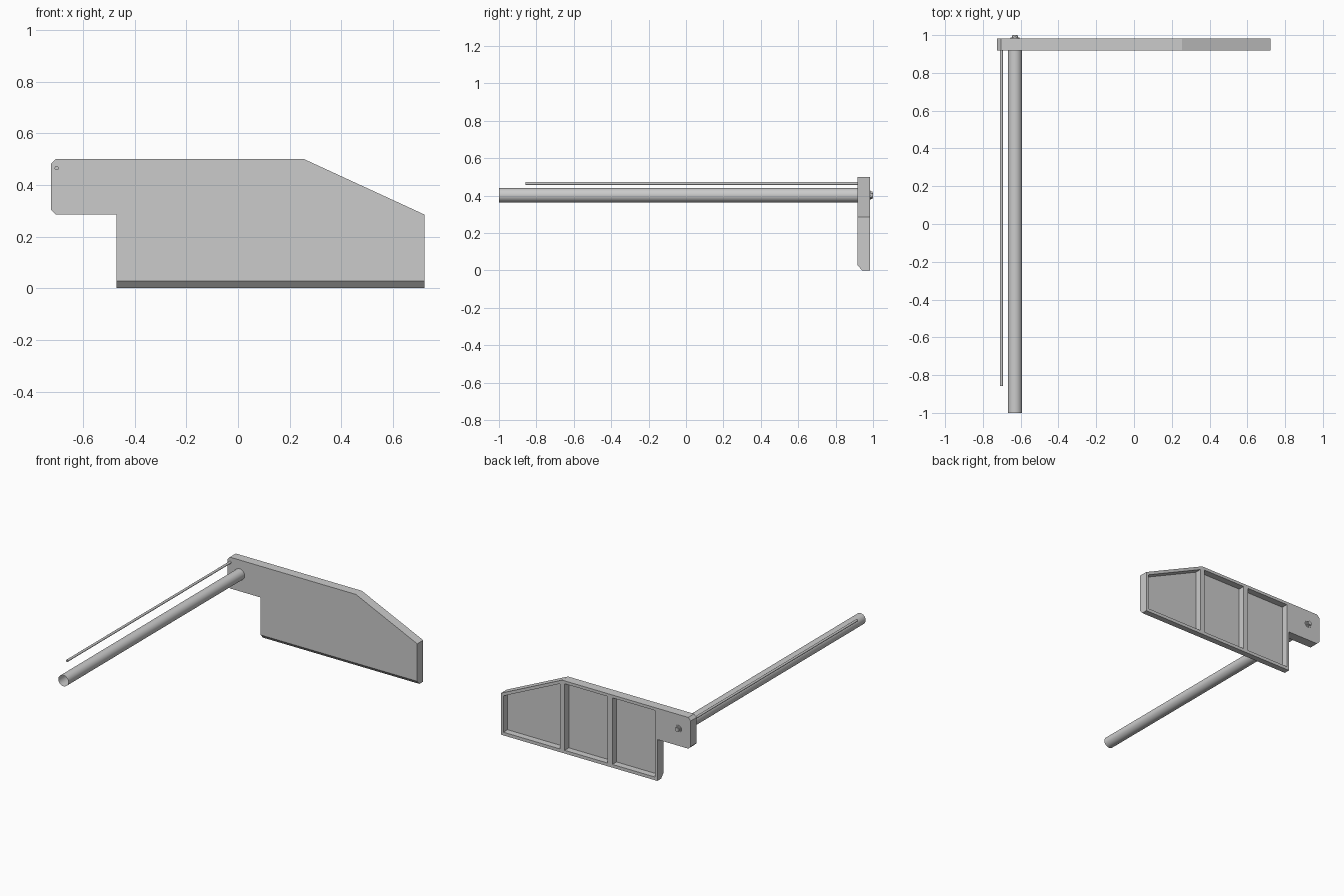
import bpy, bmesh, math
from mathutils import Matrix, Vector

if "Cube" in bpy.data.objects:
    bpy.data.objects.remove(bpy.data.objects["Cube"])


def finish(name, bm):
    bmesh.ops.recalc_face_normals(bm, faces=bm.faces)
    me = bpy.data.meshes.new(name)
    bm.to_mesh(me)
    bm.free()
    ob = bpy.data.objects.new(name, me)
    bpy.context.collection.objects.link(ob)
    return ob


def prism(bm, outline, y0, y1):
    face = bm.faces.new([bm.verts.new((x, y0, z)) for x, z in outline])
    out = bmesh.ops.extrude_face_region(bm, geom=[face], use_keep_orig=True)
    verts = [v for v in out["geom"] if isinstance(v, bmesh.types.BMVert)]
    bmesh.ops.translate(bm, verts=verts, vec=(0, y1 - y0, 0))


def rod(name, x, z, r, y0, y1, sides, caps=True, smooth=True):
    bm = bmesh.new()
    m = Matrix.Translation((x, (y0 + y1) / 2, z)) @ Matrix.Rotation(math.pi / 2, 4, 'X')
    bmesh.ops.create_cone(bm, cap_ends=caps, segments=sides, radius1=r, radius2=r,
                          depth=y1 - y0, matrix=m)
    ob = finish(name, bm)
    if smooth:
        bpy.ops.object.select_all(action='DESELECT')
        ob.select_set(True)
        bpy.context.view_layer.objects.active = ob
        bpy.ops.object.shade_smooth_by_angle(angle=math.radians(40))
    return ob


FRONT, BACK = 0.918, 0.983

# End plate with a chamfered lower front edge
bm = bmesh.new()
prism(bm, [(-0.47, 0), (0.722, 0), (0.722, 0.285), (0.255, 0.5), (-0.705, 0.5),
           (-0.724, 0.481), (-0.724, 0.304), (-0.705, 0.285), (-0.47, 0.285)], FRONT, BACK)
cut = bmesh.ops.bisect_plane(bm, geom=bm.verts[:] + bm.edges[:] + bm.faces[:],
                             plane_co=(0, FRONT, 0.027),
                             plane_no=Vector((0, -0.027, -0.024)), clear_outer=True)
bmesh.ops.edgenet_fill(bm, edges=[e for e in cut["geom_cut"]
                                  if isinstance(e, bmesh.types.BMEdge)])
plate = finish("end_plate", bm)

# Three recesses in the back, leaving ribs between them
bm = bmesh.new()
for x0, x1, z0, z1 in ((-0.453, -0.128, 0.48, 0.48), (-0.092, 0.235, 0.48, 0.48),
                       (0.27, 0.702, 0.471, 0.272)):
    prism(bm, [(x0, 0.022), (x1, 0.022), (x1, z1), (x0, z0)], BACK - 0.045, BACK + 0.05)
cutter = finish("recess_cutter", bm)
cutter.hide_render = True
cutter.hide_set(True)
mod = plate.modifiers.new("recesses", 'BOOLEAN')
mod.operation = 'DIFFERENCE'
mod.solver = 'EXACT'
mod.object = cutter
bpy.context.view_layer.objects.active = plate
bpy.ops.object.modifier_apply(modifier=mod.name)
bpy.data.objects.remove(cutter)

# Open main tube and thin guide rod
TX, TZ = -0.63, 0.402
rod("main_tube", TX, TZ, 0.038, -1.0, FRONT, 32, caps=False)
rod("guide_rod", -0.702, 0.465, 0.008, -0.857, FRONT, 16)

# Fastener on the back of the plate
rod("washer", TX, TZ, 0.025, BACK, BACK + 0.004, 24)
rod("hex_nut", TX, TZ, 0.019, BACK + 0.004, BACK + 0.013, 6, smooth=False)
rod("bolt_end", TX, TZ, 0.012, BACK + 0.013, 1.0, 16)
